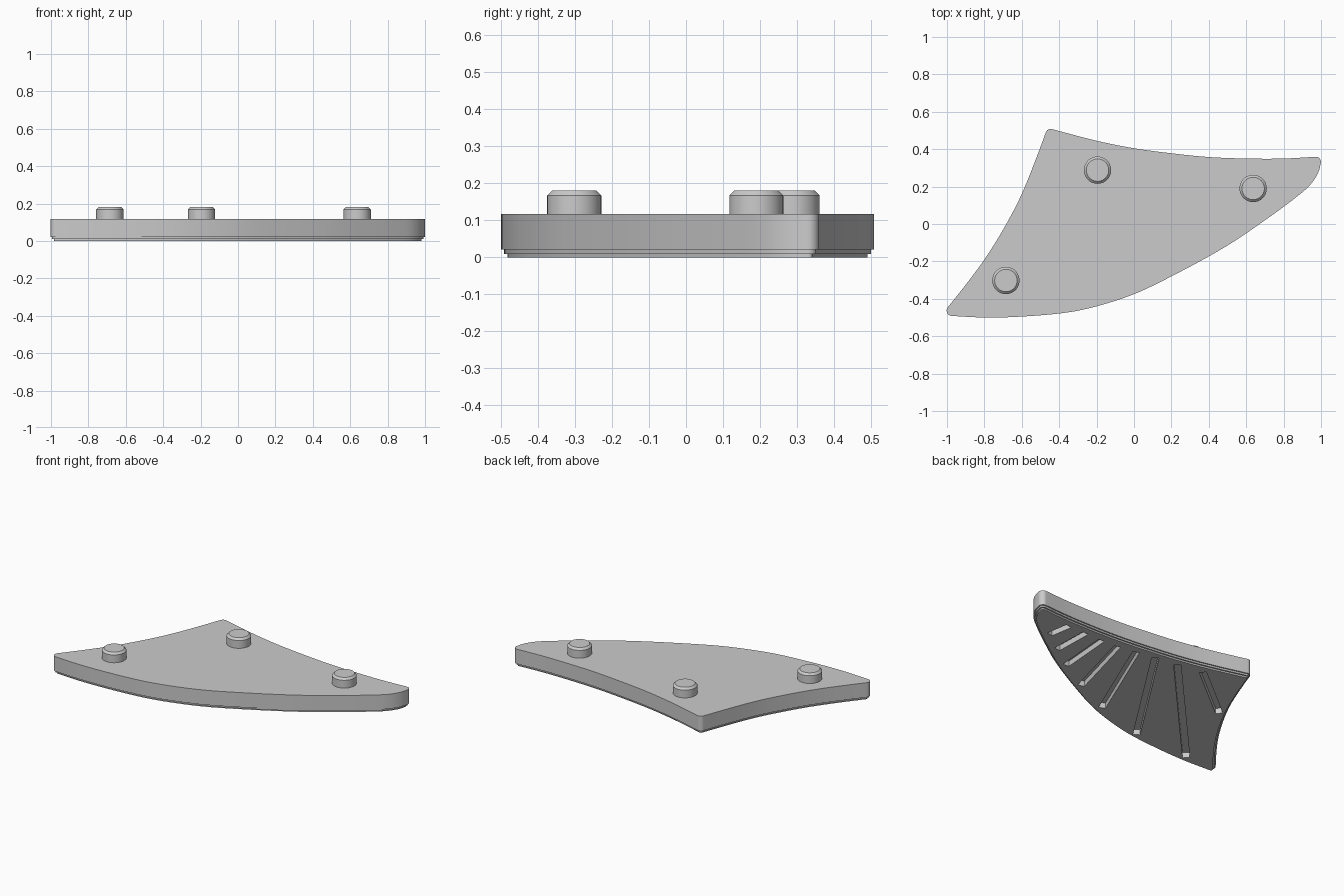
import bpy
import bmesh
import math
from mathutils import Vector

cube = bpy.data.objects.get("Cube")
if cube:
    bpy.data.objects.remove(cube)

grey = bpy.data.materials.new("plain grey")
grey.use_nodes = True
grey.diffuse_color = (0.6, 0.6, 0.6, 1)
grey.node_tree.nodes["Principled BSDF"].inputs["Base Color"].default_value = grey.diffuse_color


def make_object(name, bm):
    """Turn a bmesh into a grey object, smooth with sharp edges kept."""
    bmesh.ops.recalc_face_normals(bm, faces=bm.faces)
    mesh = bpy.data.meshes.new(name)
    bm.to_mesh(mesh)
    bm.free()
    mesh.materials.append(grey)
    obj = bpy.data.objects.new(name, mesh)
    bpy.context.collection.objects.link(obj)
    bpy.ops.object.select_all(action='DESELECT')
    obj.select_set(True)
    bpy.context.view_layer.objects.active = obj
    bpy.ops.object.shade_smooth_by_angle(angle=math.radians(30))
    return obj


def spline(points, steps=6):
    """Open centripetal curve through the points."""
    pts = [Vector(p) for p in points]
    pts = [2 * pts[0] - pts[1]] + pts + [2 * pts[-1] - pts[-2]]
    out = []
    for a, b, c, d in zip(pts, pts[1:], pts[2:], pts[3:]):
        u, v, w = (math.sqrt((q - p).length) for p, q in ((a, b), (b, c), (c, d)))
        m1 = (c - b) + v * ((b - a) / u - (c - a) / (u + v))
        m2 = (c - b) + v * ((d - c) / w - (d - b) / (v + w))
        for s in range(steps):
            t = s / steps
            out.append(b + m1 * t + (3 * (c - b) - 2 * m1 - m2) * t ** 2
                       + (2 * (b - c) + m1 + m2) * t ** 3)
    return out + [pts[-2]]


def fillet(before, corner, after, radius, steps=8):
    """Round arc that replaces a sharp corner."""
    d1, d2 = (before - corner).normalized(), (after - corner).normalized()
    half = d1.angle(d2) / 2
    reach = radius / math.tan(half)
    centre = corner + (d1 + d2).normalized() * radius / math.sin(half)
    r1, r2 = corner + d1 * reach - centre, corner + d2 * reach - centre
    return [centre + r1.lerp(r2, s / steps).normalized() * radius for s in range(steps + 1)]


def inset(pts, dist):
    """Move a clockwise outline inward."""
    out = []
    for i, p in enumerate(pts):
        ahead = (pts[(i + 1) % len(pts)] - p).normalized()
        tangent = (ahead + (p - pts[i - 1]).normalized()).normalized()
        out.append(p + dist * Vector((tangent.y, -tangent.x)))
    return out


def add_walls(bm, low, high):
    for i in range(len(low)):
        bm.faces.new((low[i - 1], low[i], high[i], high[i - 1]))


def loop_edges(bm, verts):
    return [bm.edges.get((verts[i - 1], verts[i])) for i in range(len(verts))]


# Plate outline: three curved sides, clockwise, meeting in rounded corners
back, side, front = (-.463, .514), (1.008, .362), (-1.03, -.488)
sides = [
    [back, (-.2, .445), (0, .405), (.2, .378), (.4, .358), (.6, .35), (.8, .35), side],
    [side, (.985, .275), (.94, .207), (.85, .13), (.7, .02), (.5, -.115), (.2, -.28),
     (0, -.375), (-.2, -.44), (-.35, -.472), (-.6, -.495), (-.8, -.5), front],
    [front, (-.9, -.325), (-.8, -.19), (-.7, -.03), (-.605, .15), (-.512, .38), back]]
curves = []
for points in sides:
    ends = Vector(points[0]), Vector(points[-1])
    curves.append([p for p in spline(points) if all((p - e).length > .07 for e in ends)])
outline = []
for i, curve in enumerate(curves):
    outline += fillet(curves[i - 1][-1], Vector(sides[i][0]), curve[0], .028) + curve

# Plate shell with a stepped lower rim
bm = bmesh.new()
rings = []
for dist, z in ((.018, 0), (.018, .01), (.008, .01), (.008, .021), (0, .021), (0, .117)):
    rings.append([bm.verts.new((p.x, p.y, z)) for p in inset(outline, dist)])
for low, high in zip(rings, rings[1:]):
    add_walls(bm, low, high)
bm.faces.new(rings[-1])
rim = loop_edges(bm, rings[0])

# Fan of straight grooves sunk into the underside
grooves = [((.76, .14), (.735, .285)), ((.615, .035), (.608, .285)),
           ((.455, -.075), (.483, .28)), ((.235, -.2), (.365, .285)),
           ((-.025, -.32), (.24, .305)), ((-.38, -.43), (.11, .325)),
           ((-.775, -.45), (-.04, .345)), ((-.59, .07), (-.21, .375))]
WIDTH, DEPTH = .042, .035
for start, end in grooves:
    start, end = Vector(start), Vector(end)
    along = (end - start).normalized()
    across = Vector((-along.y, along.x)) * WIDTH / 2
    corners = [start - across, end - across, end + across, start + across]
    mouth, floor = ([bm.verts.new((c.x, c.y, z)) for c in corners] for z in (0, DEPTH))
    add_walls(bm, mouth, floor)
    bm.faces.new(floor)
    rim += loop_edges(bm, mouth)

# Underside face around the grooves
bmesh.ops.triangle_fill(bm, use_beauty=True, edges=rim, normal=(0, 0, -1))
make_object("plate", bm)

# Three chamfered pegs on the top
for name, x, y in (("front_peg", -.685, -.302), ("back_peg", -.195, .288),
                   ("side_peg", .637, .19)):
    bm = bmesh.new()
    bmesh.ops.create_cone(bm, cap_ends=True, segments=40, radius1=.073, radius2=.073, depth=.066)
    top_edges = [e for e in bm.edges if all(v.co.z > 0 for v in e.verts)]
    bmesh.ops.bevel(bm, geom=top_edges, offset=.013, segments=1, affect='EDGES')
    make_object(name, bm).location = (x, y, .148)
